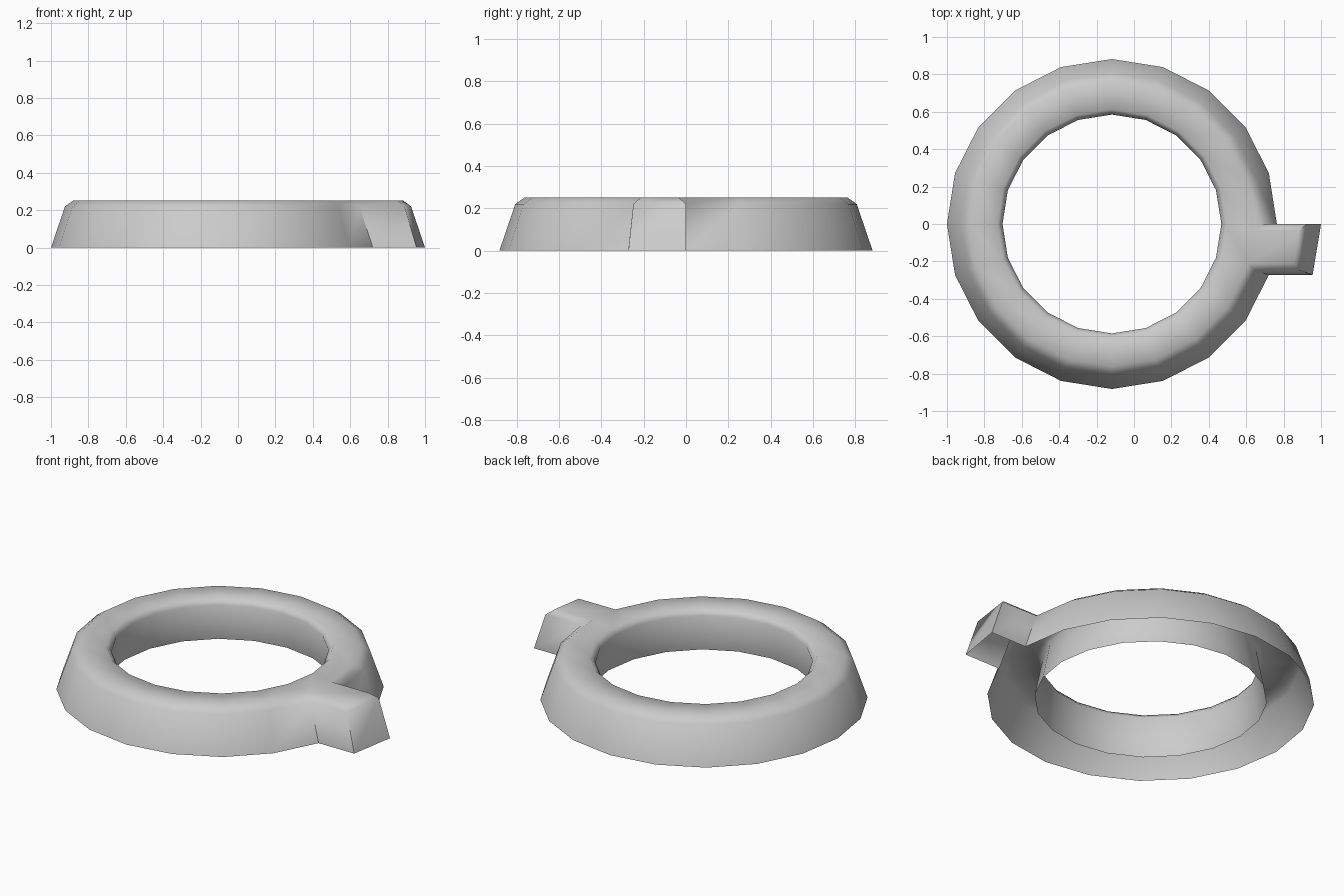
import bpy, bmesh
from math import cos, sin, tau

if "Cube" in bpy.data.objects:
    bpy.data.objects.remove(bpy.data.objects["Cube"])

SIDES = 20
CX = -0.118
# ring cross-section (radius, z): outer foot, shoulder, top, inner top, inner lip, inner foot
PROFILE = [(0.882, 0), (0.807, 0.22), (0.762, 0.252),
           (0.612, 0.252), (0.585, 0.22), (0.627, 0)]

bm = bmesh.new()

# ring shell, open underneath, with a gap in the outer wall where the tab grows out
rings = []
for i in range(SIDES):
    a = tau * i / SIDES
    rings.append([bm.verts.new((CX + r * cos(a), r * sin(a), z)) for r, z in PROFILE])
for i in range(SIDES):
    a, b = rings[i], rings[(i + 1) % SIDES]
    for k in range(len(PROFILE) - 1):
        if i == SIDES - 1 and k < 2:
            continue
        bm.faces.new((a[k], b[k], b[k + 1], a[k + 1]))

# pointer tab: one ring segment extended outward with the same bevelled edge
back, front = rings[0], rings[-1]
back[2].co.xy = (0.64, -0.035)
front[2].co.xy = (0.615, -0.213)
tip_back = [bm.verts.new(p) for p in ((1, 0, 0), (0.925, 0, 0.22), (0.882, -0.035, 0.252))]
tip_front = [bm.verts.new(p) for p in ((0.955, -0.272, 0), (0.89, -0.249, 0.22), (0.855, -0.213, 0.252))]
columns = [front, tip_front, tip_back, back]
for a, b in zip(columns, columns[1:]):
    for k in range(2):
        bm.faces.new((a[k], b[k], b[k + 1], a[k + 1]))
bm.faces.new([c[2] for c in columns])

bmesh.ops.recalc_face_normals(bm, faces=bm.faces)
if sum(f.normal.z * f.calc_area() for f in bm.faces) < 0:
    bmesh.ops.reverse_faces(bm, faces=bm.faces)

mesh = bpy.data.meshes.new("ring_with_tab")
bm.to_mesh(mesh)
bm.free()
ring = bpy.data.objects.new("ring_with_tab", mesh)
bpy.context.collection.objects.link(ring)

# soft shading over the bevels, crisp tab corners
bpy.context.view_layer.objects.active = ring
ring.select_set(True)
bpy.ops.object.shade_smooth_by_angle(angle=0.9)
